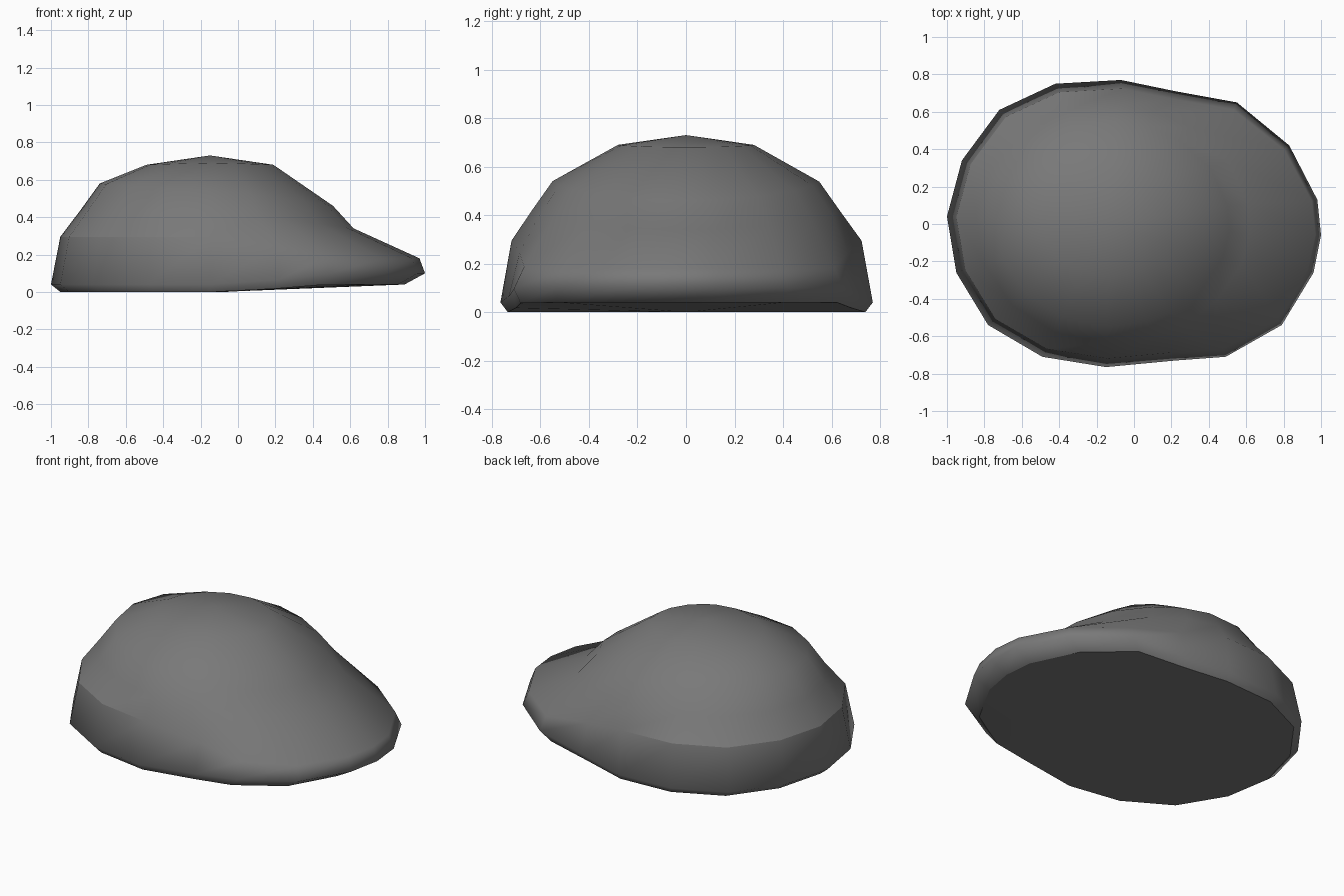
import bpy, bmesh, math

if "Cube" in bpy.data.objects:
    bpy.data.objects.remove(bpy.data.objects["Cube"])

# Plan outline of the widest rim, anticlockwise from the brim tip
OUTLINE = [(1, -.06), (.98, .13), (.83, .42), (.55, .65), (.22, .71), (-.07, .77),
           (-.42, .75), (-.72, .61), (-.92, .34), (-1, .04), (-.95, -.26),
           (-.78, -.54), (-.49, -.71), (-.15, -.765), (.22, -.73), (.49, -.71),
           (.79, -.54), (.96, -.26)]
CX = -.13


def smooth(x, a, b):
    t = min(1, max(0, (x - a) / (b - a)))
    return t * t * (3 - 2 * t)


def rim_ring(back_scale, front_scale, side_scale, z_back, z_front):
    """Ring that follows the outline, changing height towards the brim."""
    ring = []
    for x, y in OUTLINE:
        w = smooth(x, -.1, .6)
        ring.append((x * (front_scale if x > 0 else back_scale), y * side_scale,
                     z_back + (z_front - z_back) * w))
    return ring


def dome_ring(x_back, x_front, half_width, z_back, z_side, z_front):
    """Oval ring on the dome with separate back, side and front heights."""
    ring = []
    for x, y in OUTLINE:
        a = math.atan2(y / .77, (x - CX) / (1.13 if x > CX else .87))
        c, s = math.cos(a), math.sin(a)
        reach = x_front - CX if c > 0 else CX - x_back
        z_end = z_front if c > 0 else z_back
        ring.append((CX + reach * c, half_width * s, z_side + (z_end - z_side) * abs(c) ** 1.3))
    return ring


rings = [
    rim_ring(.95, .89, .96, 0, .04),           # underside edge
    rim_ring(1, 1, 1, .04, .10),               # widest rim
    rim_ring(.95, .97, .94, .295, .18),        # wall top / brim edge
    dome_ring(-.845, .62, .635, .435, .42, .34),  # crease where brim meets dome
    dome_ring(-.74, .51, .55, .58, .54, .46),
    dome_ring(-.49, .19, .28, .68, .69, .68),
]

# Loft the rings and cap both ends
bm = bmesh.new()
loops = [[bm.verts.new(p) for p in r] for r in rings]
n = len(OUTLINE)
for lo, hi in zip(loops, loops[1:]):
    for i in range(n):
        j = (i + 1) % n
        bm.faces.new((lo[i], lo[j], hi[j], hi[i]))
top = bm.verts.new((-.15, 0, .73))
base = bm.verts.new((-.1, 0, 0))
for i in range(n):
    j = (i + 1) % n
    bm.faces.new((loops[-1][i], loops[-1][j], top))
    bm.faces.new((loops[0][j], loops[0][i], base))
bmesh.ops.recalc_face_normals(bm, faces=bm.faces)

# Smooth everywhere, sharp around the underside and along the back wall top
for f in bm.faces:
    f.smooth = True
for i in range(n):
    j = (i + 1) % n
    bm.edges.get((loops[0][i], loops[0][j])).smooth = False
    if max(OUTLINE[i][0], OUTLINE[j][0]) < 0:
        bm.edges.get((loops[2][i], loops[2][j])).smooth = False

mesh = bpy.data.meshes.new("domed_cap")
bm.to_mesh(mesh)
bm.free()
cap = bpy.data.objects.new("domed_cap", mesh)
bpy.context.collection.objects.link(cap)

# Dark grey surface
mat = bpy.data.materials.new("dark_grey")
mat.diffuse_color = (.19, .19, .19, 1)
mat.use_nodes = True
mat.node_tree.nodes["Principled BSDF"].inputs["Base Color"].default_value = mat.diffuse_color
mesh.materials.append(mat)
